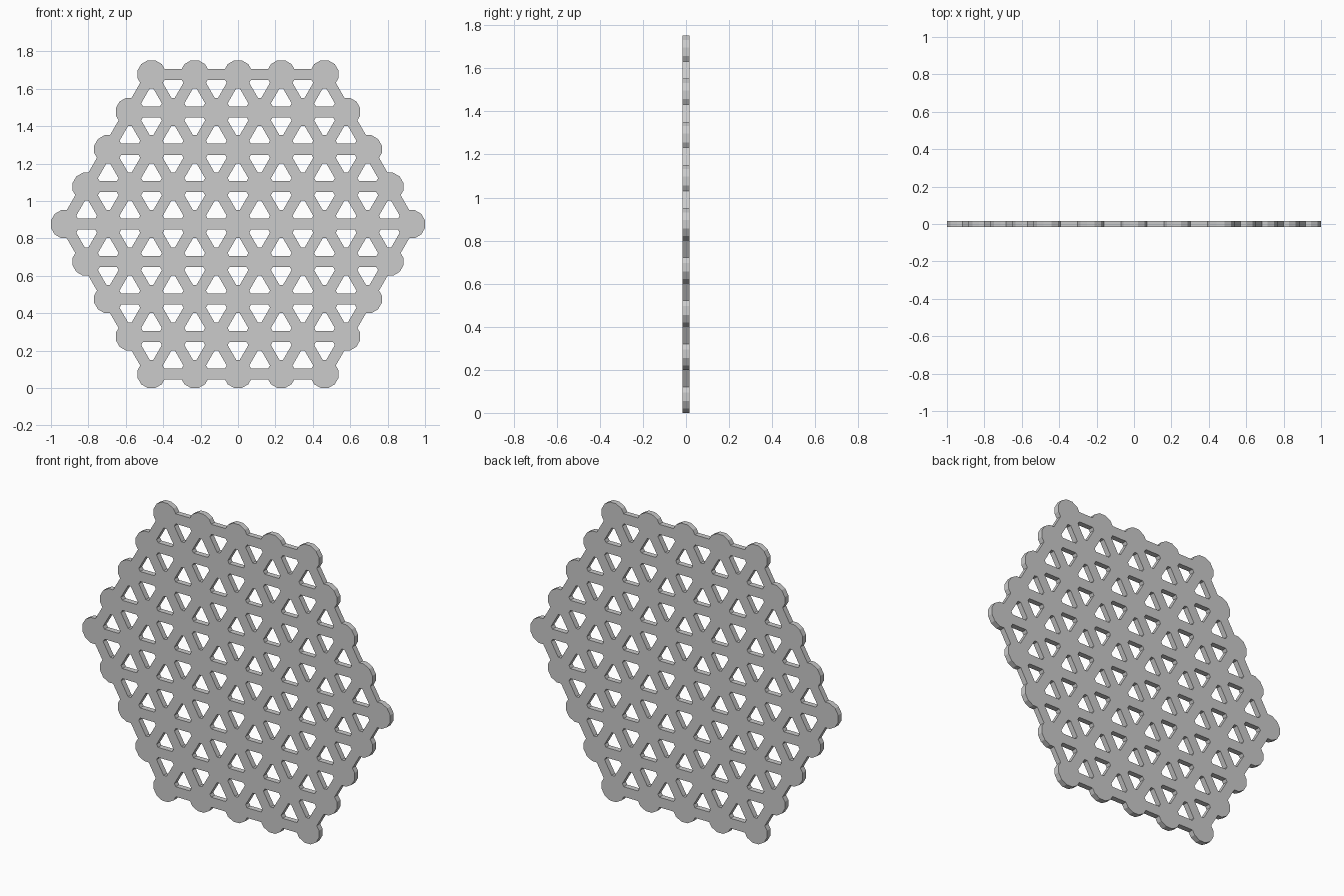
import bpy, bmesh, math
from mathutils import Vector, Matrix

if "Cube" in bpy.data.objects:
    bpy.data.objects.remove(bpy.data.objects["Cube"])

N = 4                   # lattice rings around the centre node
S = 0.23125             # node spacing
R = 0.075               # node apothem (12-sided)
HW = 0.0295             # strut half width
T = 0.032               # plate thickness
ROW = S * math.sqrt(3) / 2
ZC = N * ROW + R
D = (R - HW * 0.5) / math.cos(math.pi / 6)   # where a strut meets its node
C = R / math.cos(math.pi / 12)               # node corner radius

bm = bmesh.new()
nodes = {(q, r) for q in range(-N, N + 1) for r in range(-N, N + 1) if abs(q + r) <= N}
STEPS = [(1, 0), (0, 1), (-1, 1), (-1, 0), (0, -1), (1, -1)]


def centre(q, r):
    return Vector(((q + r / 2) * S, T / 2, ZC + r * ROW))


def face(points):
    bm.faces.new([bm.verts.new(p) for p in points])


# Lattice: node discs plus connecting struts
for q, r in sorted(nodes):
    c = centre(q, r)
    outline = []
    for k, (dq, dr) in enumerate(STEPS):
        rot = Matrix.Rotation(-k * math.pi / 3, 3, 'Y')
        joined = (q + dq, r + dr) in nodes
        if joined:
            a, b = (D, HW)
        else:
            a, b = C * math.cos(math.pi / 12), C * math.sin(math.pi / 12)
        outline += [c + rot @ Vector((a, 0, -b)), c + rot @ Vector((a, 0, b))]
        if joined and k < 3:
            face([c + rot @ Vector(p) for p in
                  ((D, 0, -HW), (S - D, 0, -HW), (S - D, 0, HW), (D, 0, HW))])
    face(outline)

bmesh.ops.remove_doubles(bm, verts=bm.verts[:], dist=1e-4)

# Give the plate its thickness
ext = bmesh.ops.extrude_face_region(bm, geom=bm.faces[:], use_keep_orig=True)
moved = [v for v in ext['geom'] if isinstance(v, bmesh.types.BMVert)]
bmesh.ops.translate(bm, verts=moved, vec=(0, -T, 0))
bmesh.ops.recalc_face_normals(bm, faces=bm.faces[:])

mesh = bpy.data.meshes.new("lattice_plate")
bm.to_mesh(mesh)
bm.free()
obj = bpy.data.objects.new("lattice_plate", mesh)
bpy.context.collection.objects.link(obj)
